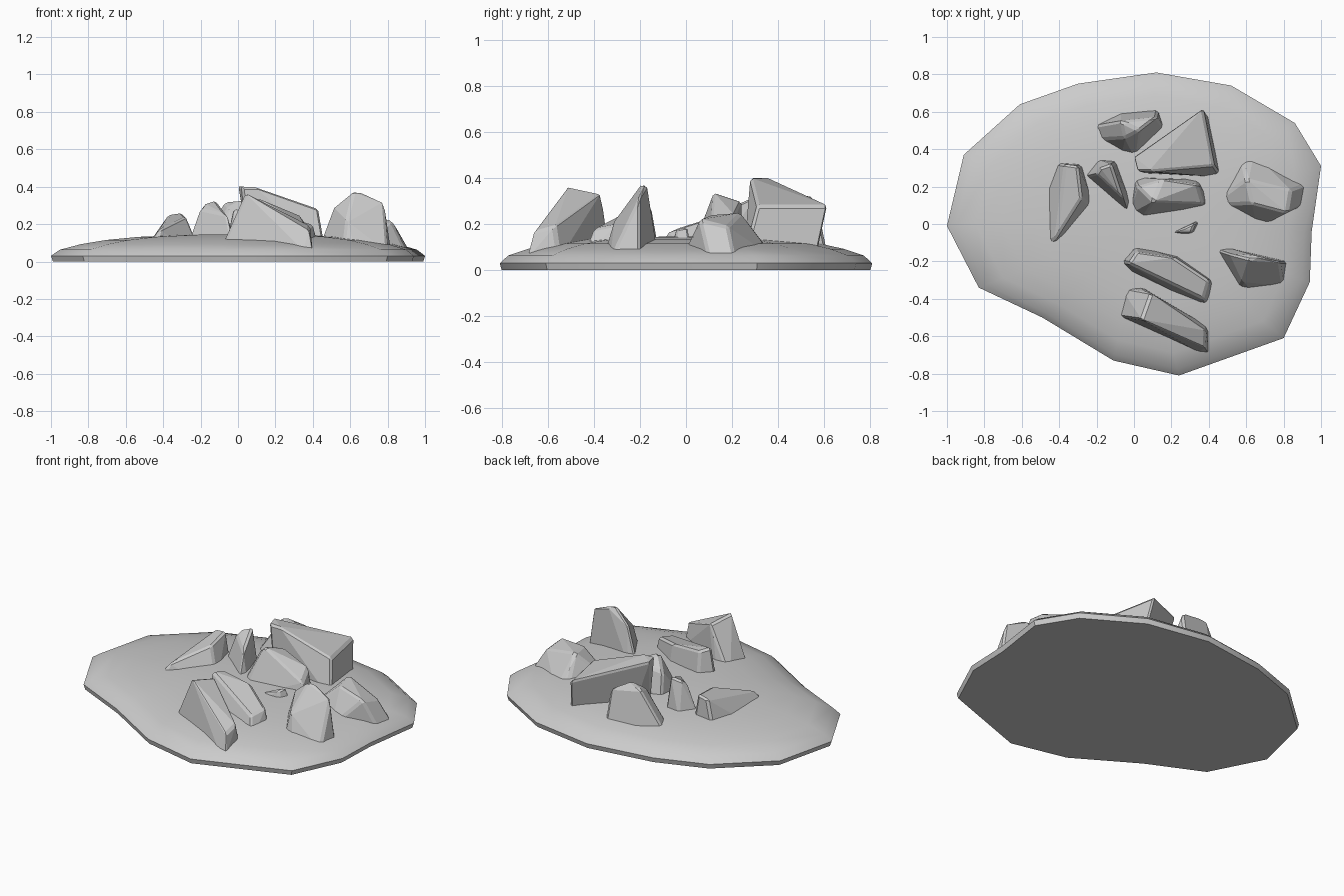
import bpy, bmesh, math
from mathutils import Vector

if "Cube" in bpy.data.objects:
    bpy.data.objects.remove(bpy.data.objects["Cube"])


def make_object(name, bm):
    bmesh.ops.recalc_face_normals(bm, faces=bm.faces[:])
    mesh = bpy.data.meshes.new(name)
    bm.to_mesh(mesh)
    bm.free()
    obj = bpy.data.objects.new(name, mesh)
    bpy.context.collection.objects.link(obj)
    return obj


def rock(name, top, foot):
    """Faceted stone: hull of a few crest points and a buried footprint."""
    bm = bmesh.new()
    for p in top:
        bm.verts.new(p)
    for x, y in foot:
        bm.verts.new((x, y, 0.05))
    bmesh.ops.convex_hull(bm, input=bm.verts[:])
    loose = [v for v in bm.verts if not v.link_faces]
    bmesh.ops.delete(bm, geom=loose, context='VERTS')
    bmesh.ops.dissolve_limit(bm, angle_limit=math.radians(8),
                             verts=bm.verts[:], edges=bm.edges[:])
    obj = make_object(name, bm)
    bev = obj.modifiers.new("chipped_edges", 'BEVEL')
    bev.width = 0.012
    bev.segments = 1
    bev.limit_method = 'ANGLE'
    bev.angle_limit = math.radians(30)
    return obj


# Ground mound: irregular outline shrunk in rising rings
outline = [(-1, -.01), (-.91, .37), (-.61, .64), (-.3, .75), (.12, .81),
           (.52, .74), (.86, .54), (1, .31), (.95, -.04), (.94, -.31),
           (.8, -.61), (.24, -.81), (-.11, -.73), (-.49, -.5), (-.83, -.34)]
rings = [(.99, 0), (1, .03), (.955, .063), (.85, .092), (.72, .115),
         (.55, .132), (.3, .143)]
centre = Vector((.05, 0))
bm = bmesh.new()
loops = []
for s, z in rings:
    loops.append([bm.verts.new((*(centre + (Vector(p) - centre) * s), z))
                  for p in outline])
n = len(outline)
for a, b in zip(loops, loops[1:]):
    for i in range(n):
        j = (i + 1) % n
        bm.faces.new((a[i], a[j], b[j], b[i]))
bm.faces.new(loops[0])
tip = bm.verts.new((centre.x, centre.y, .147))
for i in range(n):
    bm.faces.new((loops[-1][i], loops[-1][(i + 1) % n], tip))
mound = make_object("ground_mound", bm)
mound.data.shade_smooth()
mound.data.set_sharp_from_angle(angle=math.radians(35))

# Front pair of wedge stones
rock("front_rock",
     [(.04, -.51, .365), (.09, -.37, .335), (.38, -.66, .165), (.385, -.57, .19)],
     [(-.1, -.49), (-.07, -.34), (.03, -.33), (.4, -.55), (.4, -.69), (.35, -.69)])
rock("front_inner_rock",
     [(.01, -.15, .27), (-.03, -.21, .28), (.22, -.18, .25), (.4, -.3, .2), (.37, -.4, .18)],
     [(-.08, -.2), (0, -.11), (.24, -.17), (.44, -.31), (.41, -.45), (.33, -.44), (0, -.28)])

# Right hand stones
rock("right_front_rock",
     [(.51, -.16, .29), (.62, -.19, .38), (.66, -.17, .365), (.78, -.2, .32), (.58, -.31, .22)],
     [(.42, -.13), (.48, -.12), (.56, -.35), (.63, -.36), (.8, -.33), (.82, -.2)])
rock("right_rock",
     [(.6, .24, .25), (.63, .11, .24), (.82, .06, .22), (.84, .18, .19)],
     [(.41, .1), (.57, .37), (.63, .39), (.92, .21), (.9, .1), (.66, -.02)])

# Central stones
rock("middle_rock",
     [(.02, .2, .27), (.1, .12, .34), (.15, .24, .3), (.34, .21, .24), (.37, .11, .19)],
     [(-.03, .05), (.03, .01), (.4, .09), (.4, .14), (.35, .24), (0, .25)])
rock("small_half_buried_rock",
     [(.33, .01, .19), (.31, -.04, .18), (.22, -.04, .155)],
     [(.13, -.08), (.36, .03), (.37, .01), (.33, -.07)])

# Large overhanging slab and its neighbour at the back
rock("large_slab",
     [(0, .36, .4), (.02, .28, .4), (.09, .28, .4), (.37, .62, .28), (.43, .31, .28)],
     [(.06, .27), (.12, .36), (.47, .25), (.46, .3), (.4, .57), (.33, .52)])
rock("back_rock",
     [(-.07, .55, .32), (.03, .5, .33), (.12, .57, .29), (-.05, .46, .29)],
     [(-.24, .52), (-.07, .6), (.13, .62), (.17, .5), (.01, .34), (-.07, .36), (-.22, .45)])

# Left hand stones
rock("left_inner_rock",
     [(-.18, .3, .31), (-.12, .32, .33), (-.06, .14, .25), (-.2, .27, .28)],
     [(-.28, .25), (-.2, .35), (-.09, .34), (0, .1), (-.02, .02), (-.1, .09)])
rock("left_rock",
     [(-.37, .32, .25), (-.3, .31, .26), (-.28, .14, .24), (-.42, -.08, .17)],
     [(-.51, .1), (-.51, -.11), (-.45, -.15), (-.24, .03), (-.2, .08), (-.27, .32), (-.42, .33)])
